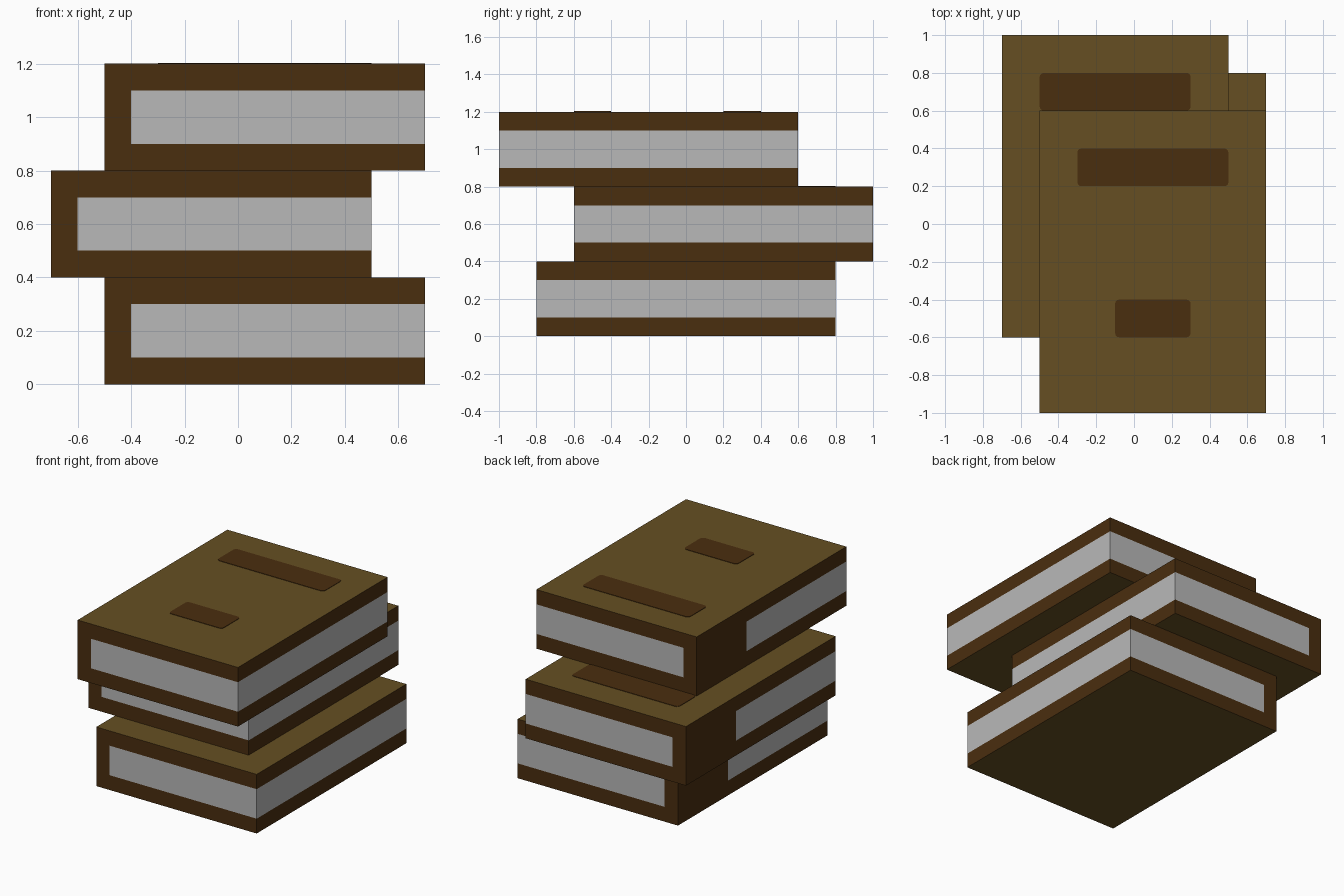
import bpy
import bmesh
from mathutils import Vector

default = bpy.data.objects.get("Cube")
if default:
    bpy.data.objects.remove(default, do_unlink=True)


def srgb(r, g, b):
    def lin(c):
        c /= 255
        return c / 12.92 if c <= 0.04045 else ((c + 0.055) / 1.055) ** 2.4
    return (lin(r), lin(g), lin(b), 1)


def material(name, color):
    mat = bpy.data.materials.new(name)
    mat.use_nodes = True
    mat.diffuse_color = color
    mat.node_tree.nodes["Principled BSDF"].inputs["Base Color"].default_value = color
    return mat


COVER = material("cover brown", srgb(102, 79, 34))
EDGE = material("dark brown", srgb(74, 46, 15))
PAPER = material("page grey", srgb(185, 185, 185))

WIDTH, DEPTH, HEIGHT, BORDER = 1.2, 1.6, 0.4, 0.1
SPINE_PATCH = DEPTH * 2 / 3      # length of the paper patch on the spine


def make_object(name, bm, materials):
    mesh = bpy.data.meshes.new(name)
    bm.to_mesh(mesh)
    bm.free()
    for mat in materials:
        mesh.materials.append(mat)
    obj = bpy.data.objects.new(name, mesh)
    bpy.context.collection.objects.link(obj)
    return obj


def box(size):
    """Box with its lowest corner at the origin."""
    bm = bmesh.new()
    bmesh.ops.create_cube(bm, size=1)
    bmesh.ops.translate(bm, verts=bm.verts, vec=(0.5, 0.5, 0.5))
    bmesh.ops.scale(bm, verts=bm.verts, vec=size)
    return bm


def cut(bm, faces, point, normal):
    """Split the chosen faces along a plane."""
    geom = set(faces)
    for f in faces:
        geom.update(f.edges)
        geom.update(f.verts)
    bmesh.ops.bisect_plane(bm, geom=list(geom), dist=1e-5,
                           plane_co=point, plane_no=normal)
    bm.normal_update()


def in_page_band(face):
    z = face.calc_center_median().z
    return abs(face.normal.z) < 0.5 and BORDER < z < HEIGHT - BORDER


def is_paper(face):
    if not in_page_band(face):
        return False
    center, normal = face.calc_center_median(), face.normal
    if normal.x > 0.5:                       # fore edge
        return True
    if normal.x < -0.5:                      # spine
        return center.y < SPINE_PATCH
    return center.x > BORDER                 # head and tail


def book(name, corner):
    bm = box((WIDTH, DEPTH, HEIGHT))
    bm.normal_update()
    # Page band around the sides
    for z in (BORDER, HEIGHT - BORDER):
        cut(bm, [f for f in bm.faces if abs(f.normal.z) < 0.5], (0, 0, z), (0, 0, 1))
    # Ends of the paper areas
    cut(bm, [f for f in bm.faces if in_page_band(f) and abs(f.normal.y) > 0.5],
        (BORDER, 0, 0), (1, 0, 0))
    cut(bm, [f for f in bm.faces if in_page_band(f) and f.normal.x < -0.5],
        (0, SPINE_PATCH, 0), (0, 1, 0))
    for f in bm.faces:
        if abs(f.normal.z) > 0.5:
            f.material_index = 0
        else:
            f.material_index = 2 if is_paper(f) else 1
    make_object(name, bm, (COVER, EDGE, PAPER)).location = corner


def plate(name, corner, width):
    """Thin rounded label on a cover."""
    bm = box((width, 0.2, 0.003))
    upright = [e for e in bm.edges
               if abs(e.verts[0].co.z - e.verts[1].co.z) > 0.001]
    bmesh.ops.bevel(bm, geom=upright, offset=0.022, segments=3,
                    profile=0.5, affect='EDGES')
    make_object(name, bm, (EDGE,)).location = corner


# Stack of three offset books, each with two cover labels
for level, x, y in (("bottom", -0.5, -0.8), ("middle", -0.7, -0.6), ("top", -0.5, -1.0)):
    z = HEIGHT * ("bottom", "middle", "top").index(level)
    corner = Vector((x, y, z))
    book(level + "_book", corner)
    plate(level + "_title_plate", corner + Vector((0.2, 1.2, HEIGHT)), 0.8)
    plate(level + "_small_plate", corner + Vector((0.4, 0.4, HEIGHT)), 0.4)
